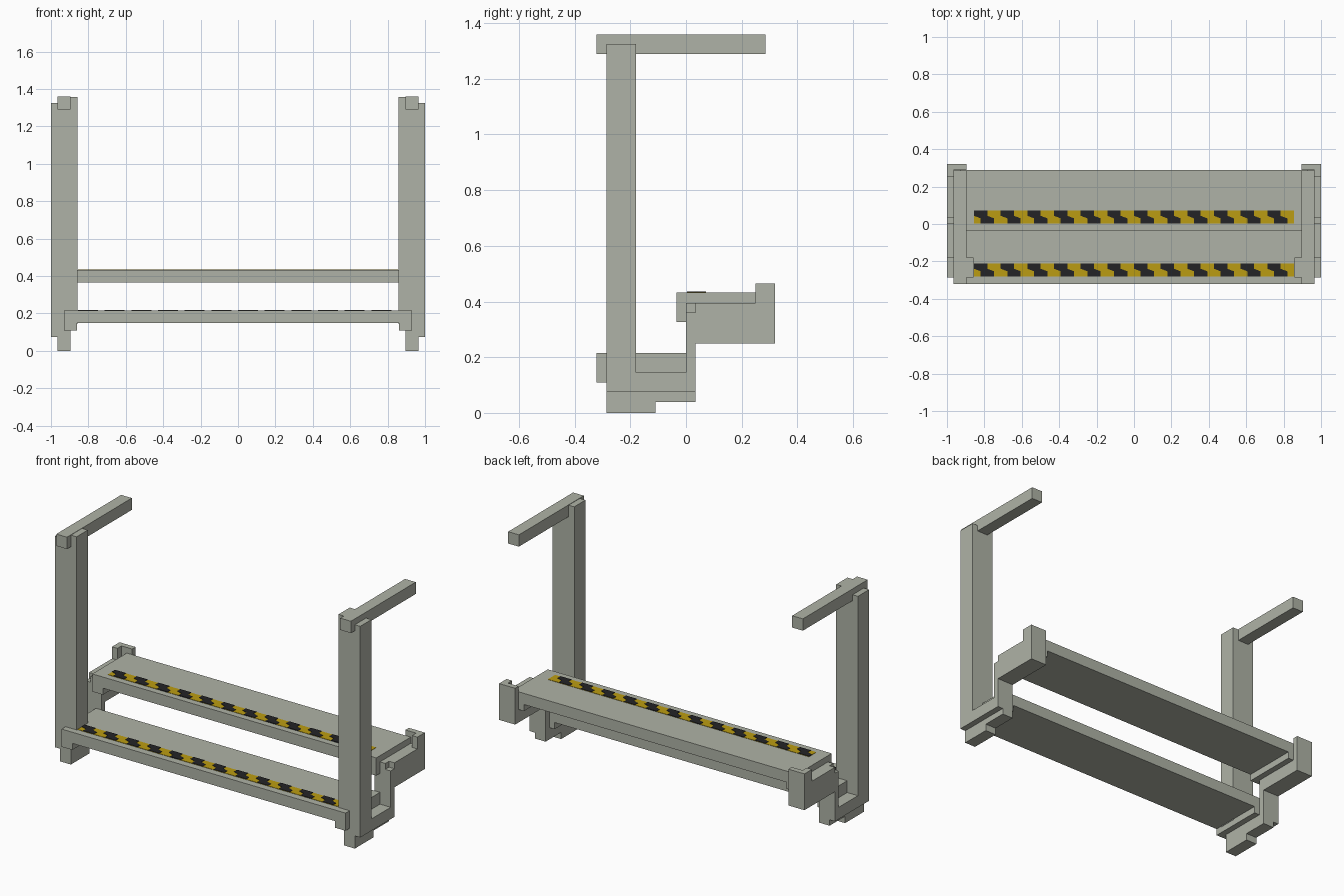
import bpy
import bmesh

cube = bpy.data.objects.get("Cube")
if cube:
    bpy.data.objects.remove(cube, do_unlink=True)


def material(name, rgb):
    m = bpy.data.materials.new(name)
    m.use_nodes = True
    m.diffuse_color = (*rgb, 1)
    bsdf = next(n for n in m.node_tree.nodes if n.type == 'BSDF_PRINCIPLED')
    bsdf.inputs["Base Color"].default_value = (*rgb, 1)
    return m


GREY = material("warm grey paint", (0.43, 0.45, 0.385))
YELLOW = material("safety yellow", (0.50, 0.335, 0.006))
BLACK = material("safety black", (0.017, 0.017, 0.019))


def prism(name, axis, profiles, lo, hi, mat, mirror=False):
    """Extrude flat outlines along an axis from lo to hi."""
    place = {'x': lambda a, b, t: (t, a, b),    # outline in y, z
             'y': lambda a, b, t: (a, t, b),    # outline in x, z
             'z': lambda a, b, t: (a, b, t)}[axis]
    bm = bmesh.new()
    for outline in profiles:
        face = bm.faces.new([bm.verts.new(place(a, b, lo)) for a, b in outline])
        ext = bmesh.ops.extrude_face_region(bm, geom=[face])
        moved = [g for g in ext["geom"] if isinstance(g, bmesh.types.BMVert)]
        bmesh.ops.translate(bm, verts=moved, vec=place(0, 0, hi - lo))
    bmesh.ops.recalc_face_normals(bm, faces=bm.faces)
    mesh = bpy.data.meshes.new(name)
    bm.to_mesh(mesh)
    bm.free()
    mesh.materials.append(mat)
    obj = bpy.data.objects.new(name, mesh)
    bpy.context.collection.objects.link(obj)
    if mirror:
        obj.modifiers.new("Mirror", 'MIRROR').use_mirror_merge = False
    return obj


def rect(a0, a1, b0, b1):
    return [(a0, b0), (a1, b0), (a1, b1), (a0, b1)]


# Side frames: outer plate and inner plate with the foot, mirrored
outer = [(-.285, .075), (.035, .075), (.035, .25), (.32, .25), (.32, .465),
         (.25, .465), (.25, .395), (.035, .395), (.035, .36), (0, .36),
         (0, .145), (-.285, .145)]
inner = [(-.285, 0), (-.11, 0), (-.11, .04), (.035, .04), (.035, .25),
         (.32, .25), (.32, .465), (.288, .465), (.288, .395), (0, .395),
         (0, .145), (-.285, .145)]
prism("side_frame_outer", 'x', [outer], .965, 1.0, GREY, True)
prism("side_frame_inner", 'x', [inner], .895, .965, GREY, True)

# Upright posts with a stepped top, and handrails
post = [(.858, .145), (1, .145), (1, 1.325), (.965, 1.325), (.965, 1.358), (.858, 1.358)]
prism("post", 'y', [post], -.285, -.18, GREY, True)
prism("handrail", 'x', [rect(-.322, .285, 1.29, 1.36)], .895, .965, GREY, True)

# Treads: plates with short flanges at both ends, each with a hazard strip
X, P = .855, 1.71 / 12
for name, y0, y1, top, s0 in (("lower", -.322, 0, .215, -.28),
                              ("upper", -.035, .288, .432, .003)):
    low, under = top - .105, top - .066
    channel = [(-.93, low), (-.86, low), (-.86, under), (.86, under),
               (.86, low), (.93, low), (.93, top), (-.93, top)]
    prism(name + "_step", 'y', [channel], y0, y1, GREY)
    w = .068
    prism(name + "_strip", 'z', [rect(-X, X, s0, s0 + w)], top - .002, top + .002, YELLOW)
    block = [(0, 1), (0, .6), (.25, .4), (.25, 0), (.75, 0), (.75, .4), (.5, .6), (.5, 1)]
    marks = [[(-X + (i + u) * P, s0 + v * w) for u, v in block] for i in range(12)]
    prism(name + "_strip_marks", 'z', marks, top - .001, top + .004, BLACK)
